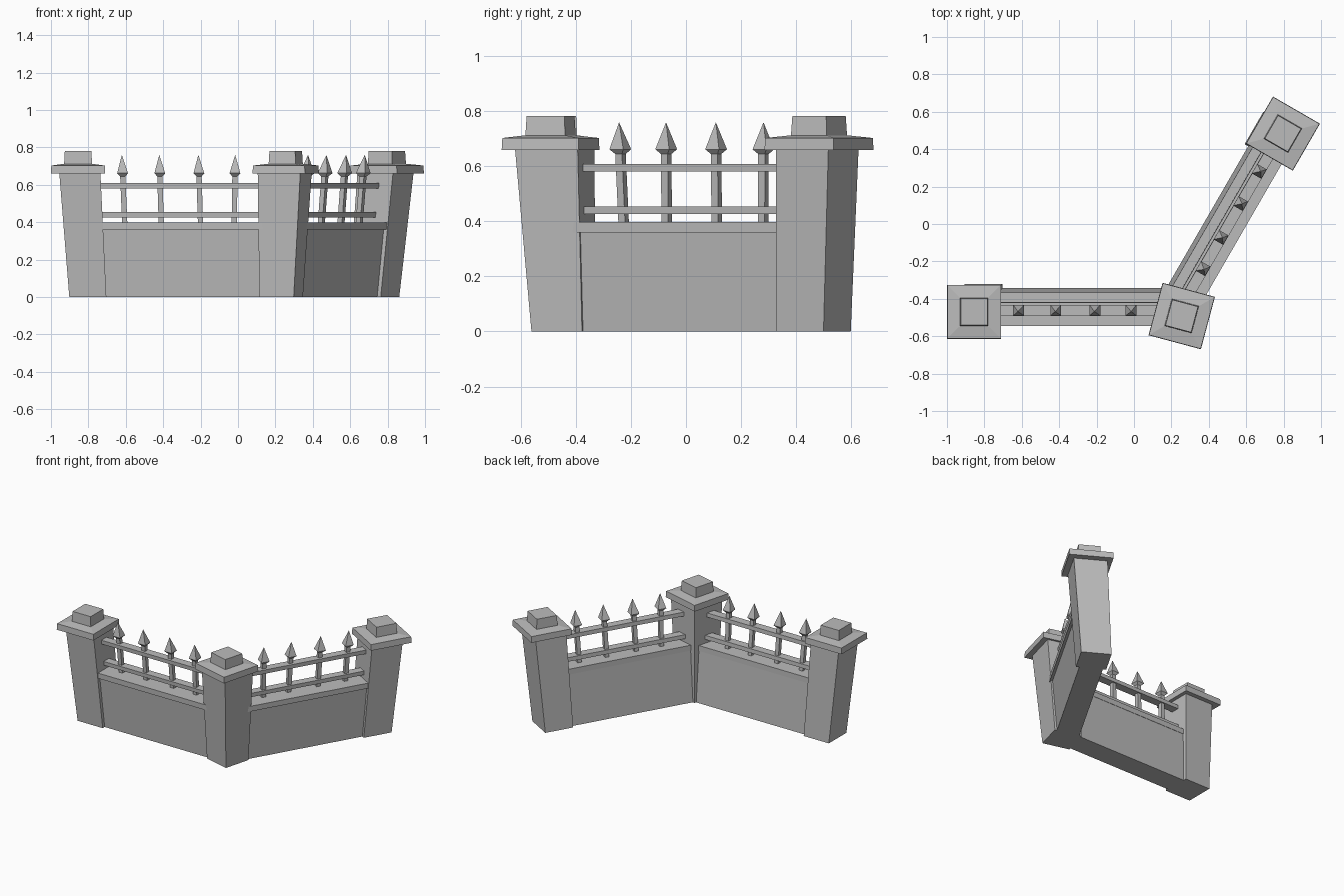
import bpy
import bmesh
from mathutils import Vector

cube = bpy.data.objects.get("Cube")
if cube:
    bpy.data.objects.remove(cube, do_unlink=True)

GREY = (0.5, 0.5, 0.5, 1.0)
stone = bpy.data.materials.new("grey_stone")
stone.use_nodes = True
stone.diffuse_color = GREY
stone.node_tree.nodes["Principled BSDF"].inputs["Base Color"].default_value = GREY


class Frame:
    """Ground frame: s runs along the wall, o points outward."""

    def __init__(self, origin, along, outward):
        self.origin, self.u, self.n = Vector(origin), Vector(along), Vector(outward)

    def point(self, s, o, z):
        p = self.origin + self.u * s + self.n * o
        return (p.x, p.y, z)


def loft(name, frame, sections):
    """Join stacked rectangles (s, o, z, half_s, half_o) into one closed solid."""
    bm = bmesh.new()
    rings = []
    for s, o, z, hs, ho in sections:
        rings.append([bm.verts.new(frame.point(s + a * hs, o + b * ho, z))
                      for a, b in ((-1, -1), (1, -1), (1, 1), (-1, 1))])
    for low, high in zip(rings, rings[1:]):
        for i in range(4):
            j = (i + 1) % 4
            bm.faces.new((low[i], low[j], high[j], high[i]))
    bm.faces.new(rings[0])
    bm.faces.new(rings[-1])
    bmesh.ops.remove_doubles(bm, verts=bm.verts, dist=0.0001)
    bmesh.ops.recalc_face_normals(bm, faces=bm.faces)
    mesh = bpy.data.meshes.new(name)
    bm.to_mesh(mesh)
    bm.free()
    mesh.materials.append(stone)
    obj = bpy.data.objects.new(name, mesh)
    bpy.context.collection.objects.link(obj)
    return obj


def pillar(name, frame, foot, head, top, foot_half, head_half):
    """Leaning, flaring pillar with a slab cap and a block on top."""
    loft(name + "_pillar", frame, [(*foot, 0, foot_half, foot_half),
                                   (*head, 0.67, head_half, head_half)])
    loft(name + "_cap", frame, [(*top, 0.66, 0.145, 0.145),
                                (*top, 0.703, 0.143, 0.143),
                                (*top, 0.712, 0.08, 0.08)])
    loft(name + "_cap_block", frame, [(*top, 0.705, 0.075, 0.075),
                                      (*top, 0.782, 0.071, 0.071)])


def wing(side, frame):
    """Low wall, ledge, railing and end pillar."""
    loft(side + "_wall_panel", frame, [(0.52, -0.04, 0, 0.52, 0.077),
                                       (0.52, -0.012, 0.37, 0.52, 0.08)])
    loft(side + "_wall_ledge", frame, [(0.52, -0.005, 0.36, 0.52, 0.09),
                                       (0.52, -0.004, 0.398, 0.52, 0.09)])
    # Rails
    for label, z, o in (("lower", 0.44, -0.013), ("upper", 0.595, 0.002)):
        loft(f"{side}_{label}_rail", frame, [(0.55, o - 0.001, z - 0.014, 0.5, 0.029),
                                             (0.55, o + 0.001, z + 0.014, 0.5, 0.029)])
    # Posts with spear tips, each leaning a little differently
    for i, (base, tip) in enumerate(((0.26, 0.255), (0.44, 0.452),
                                     (0.65, 0.661), (0.845, 0.861))):
        sections = []
        for z, half in ((0.38, 0.014), (0.645, 0.014), (0.662, 0.029), (0.76, 0)):
            t = (z - 0.38) / 0.38
            sections.append((base + (tip - base) * t, -0.018 + 0.026 * t, z, half, half))
        loft(f"{side}_spear_post_{i + 1}", frame, sections)
    pillar(side + "_end", frame, (1.043, -0.04), (1.086, 0.007), (1.095, 0.01),
           0.099, 0.11)


# The two wings mirror each other about the corner
corner = (0.24, -0.46)
wing("right", Frame(corner, (-1, 0), (0, -1)))
wing("left", Frame(corner, (0.5, 0.866), (0.866, -0.5)))

# Corner pillar turned halfway between the wings, its edge pointing outward
turned = Frame(corner, (0.966, -0.259), (-0.259, -0.966))
pillar("corner", turned, (-0.013, -0.012), (0.014, 0.014), (0.023, 0.027),
       0.095, 0.118)
